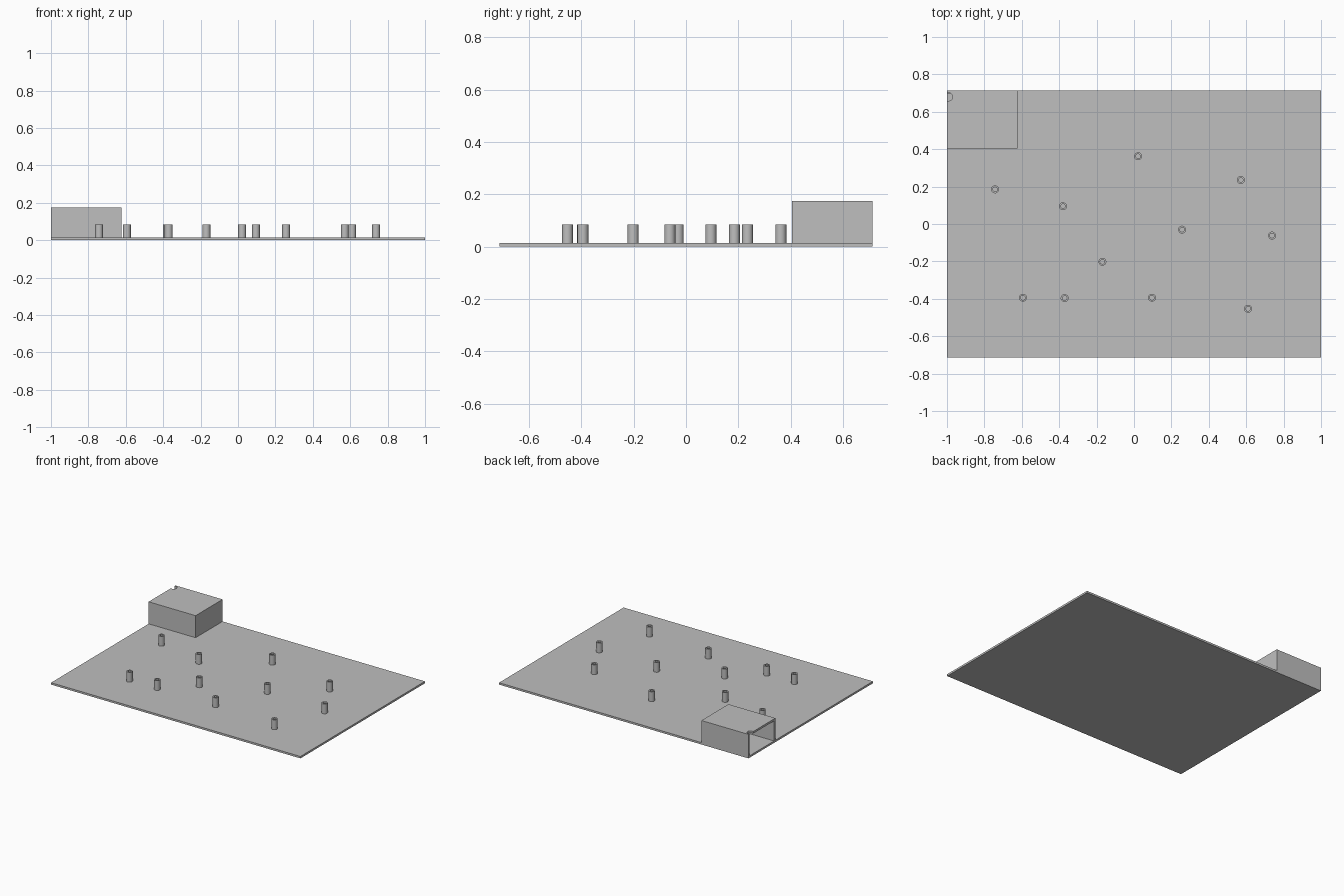
import bpy, bmesh, math
from mathutils import Vector, Matrix

cube = bpy.data.objects.get("Cube")
if cube:
    bpy.data.objects.remove(cube, do_unlink=True)

grey = bpy.data.materials.new("plain grey")
grey.use_nodes = True
colour = (0.52, 0.52, 0.52, 1)
grey.diffuse_color = colour
grey.node_tree.nodes["Principled BSDF"].inputs["Base Color"].default_value = colour

HALF_X, HALF_Y = 1.0, 0.713
PLATE_TOP, WALL = 0.014, 0.015


def add_object(name, mesh):
    obj = bpy.data.objects.new(name, mesh)
    bpy.context.collection.objects.link(obj)
    return obj


def finish(name, bm):
    bmesh.ops.recalc_face_normals(bm, faces=bm.faces[:])
    mesh = bpy.data.meshes.new(name)
    bm.to_mesh(mesh)
    bm.free()
    mesh.materials.append(grey)
    return add_object(name, mesh)


def box(name, low, high):
    low, high = Vector(low), Vector(high)
    bm = bmesh.new()
    place = Matrix.Translation((low + high) / 2) @ Matrix.Diagonal((*(high - low), 1))
    bmesh.ops.create_cube(bm, size=1, matrix=place)
    return finish(name, bm)


def cut(target, cutter):
    mod = target.modifiers.new("cut", 'BOOLEAN')
    mod.operation, mod.solver, mod.object = 'DIFFERENCE', 'EXACT', cutter
    bpy.context.view_layer.objects.active = target
    bpy.ops.object.modifier_apply(modifier=mod.name)
    bpy.data.objects.remove(cutter, do_unlink=True)


# Base plate
box("base_plate", (-HALF_X, -HALF_Y, 0), (HALF_X, HALF_Y, PLATE_TOP))

# Corner housing: thin walls and roof, open on its outer side
x1, y0, top = -0.623, 0.404, 0.174
housing = box("corner_housing", (-HALF_X, y0, PLATE_TOP), (x1, HALF_Y, top))
cut(housing, box("hollow", (-HALF_X - 0.1, y0 + WALL, -0.1),
                 (x1 - WALL, HALF_Y - WALL, top - WALL)))

# Cable hole through the roof, breaking the open edge
bm = bmesh.new()
bmesh.ops.create_cone(bm, cap_ends=True, segments=32, radius1=0.022, radius2=0.022,
                      depth=0.06, matrix=Matrix.Translation((-0.992, 0.68, top)))
cut(housing, finish("cable_hole", bm))

# Hollow standoffs, one shared mesh
outer, inner, peg_top = 0.021, 0.012, 0.085
bm = bmesh.new()
profile = [(outer, PLATE_TOP), (outer, peg_top), (inner, peg_top), (inner, PLATE_TOP)]
verts = [bm.verts.new((r, 0, z)) for r, z in profile]
edges = [bm.edges.new(pair) for pair in zip(verts, verts[1:])]
bmesh.ops.spin(bm, geom=verts + edges, cent=(0, 0, 0), axis=(0, 0, 1),
               angle=math.tau, steps=32, use_duplicate=False)
bmesh.ops.remove_doubles(bm, verts=bm.verts[:], dist=0.0001)
standoff = finish("standoff", bm)
bpy.ops.object.select_all(action='DESELECT')
standoff.select_set(True)
bpy.context.view_layer.objects.active = standoff
bpy.ops.object.shade_smooth_by_angle(angle=math.radians(30))

spots = [(-0.743, 0.185), (-0.38, 0.095), (0.022, 0.362), (0.571, 0.235),
         (0.257, -0.03), (0.738, -0.062), (-0.169, -0.202), (-0.594, -0.394),
         (-0.371, -0.396), (0.096, -0.394), (0.61, -0.453)]
standoff.location = (*spots[0], 0)
for x, y in spots[1:]:
    add_object("standoff", standoff.data).location = (x, y, 0)
